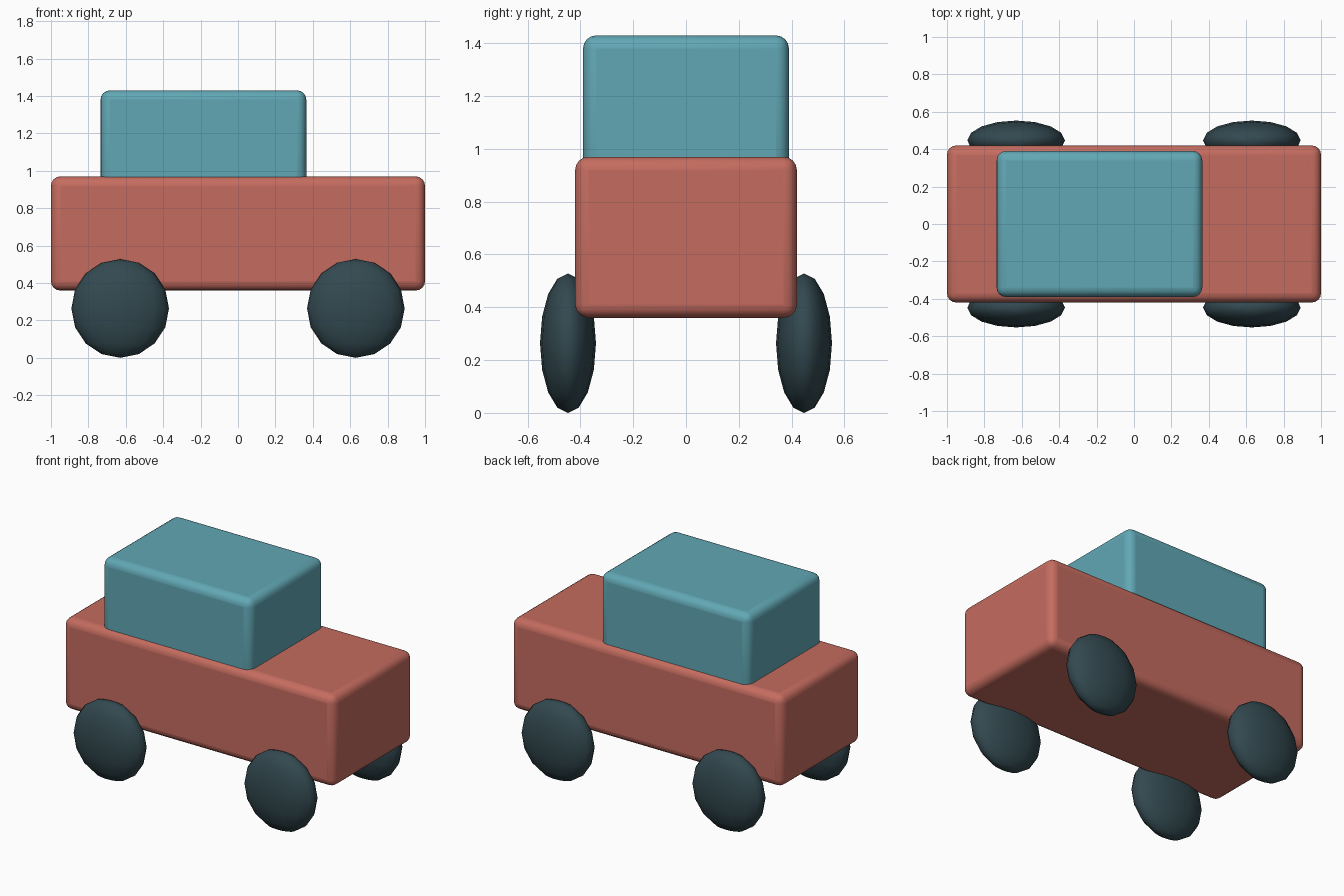
import bpy
import math

if "Cube" in bpy.data.objects:
    bpy.data.objects.remove(bpy.data.objects["Cube"])


def material(name, rgb):
    m = bpy.data.materials.new(name)
    m.diffuse_color = (*rgb, 1)
    m.use_nodes = True
    m.node_tree.nodes["Principled BSDF"].inputs["Base Color"].default_value = m.diffuse_color
    return m


RED = material("brick red", (0.56, 0.15, 0.115))
TEAL = material("teal", (0.12, 0.39, 0.46))
DARK = material("dark slate", (0.032, 0.066, 0.080))


def rounded_box(name, lo, hi, radius, mat):
    """Box between two corners with rounded edges."""
    centre = [(a + b) / 2 for a, b in zip(lo, hi)]
    bpy.ops.mesh.primitive_cube_add(size=1, location=centre)
    ob = bpy.context.object
    ob.name = name
    ob.scale = [b - a for a, b in zip(lo, hi)]
    bpy.ops.object.transform_apply(location=False, rotation=False, scale=True)
    bevel = ob.modifiers.new("rounding", 'BEVEL')
    bevel.width = radius
    bevel.segments = 4
    ob.data.materials.append(mat)
    bpy.ops.object.shade_smooth_by_angle(angle=math.radians(40))
    return ob


# Body and cabin
rounded_box("body", (-1.0, -0.42, 0.36), (1.0, 0.42, 0.97), 0.05, RED)
rounded_box("cabin", (-0.735, -0.39, 0.87), (0.365, 0.39, 1.43), 0.05, TEAL)

# Four flattened ball wheels
for x, end in ((-0.63, "left"), (0.63, "right")):
    for y, side in ((-0.447, "front"), (0.447, "back")):
        bpy.ops.mesh.primitive_uv_sphere_add(segments=16, ring_count=8, radius=1,
                                             location=(x, y, 0.264))
        wheel = bpy.context.object
        wheel.name = f"wheel_{side}_{end}"
        wheel.scale = (0.261, 0.106, 0.264)
        bpy.ops.object.transform_apply(location=False, rotation=False, scale=True)
        wheel.data.materials.append(DARK)
        bpy.ops.object.shade_smooth()
